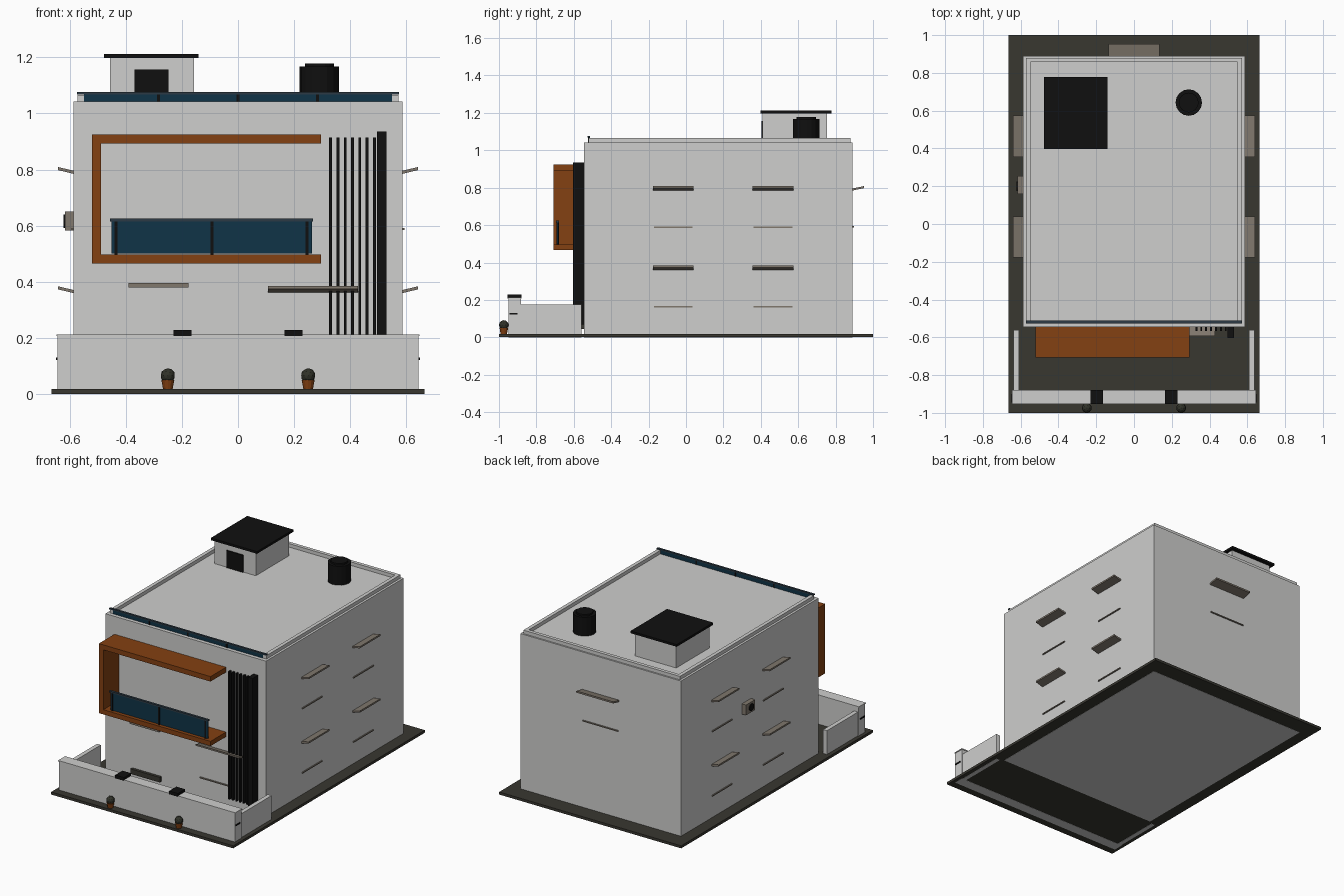
import bpy, bmesh
from mathutils import Matrix

if "Cube" in bpy.data.objects:
    bpy.data.objects.remove(bpy.data.objects["Cube"])


def material(name, r, g, b):
    m = bpy.data.materials.new(name)
    m.use_nodes = True
    m.diffuse_color = (r, g, b, 1)
    bsdf = next(n for n in m.node_tree.nodes if n.type == 'BSDF_PRINCIPLED')
    bsdf.inputs["Base Color"].default_value = (r, g, b, 1)
    return m


WALL = material("pale_plaster", 0.62, 0.62, 0.61)
ORANGE = material("burnt_orange", 0.23, 0.052, 0.006)
BLACK = material("black_metal", 0.005, 0.005, 0.005)
GROUND = material("dark_paving", 0.04, 0.038, 0.03)
GLASS = material("navy_glass", 0.005, 0.033, 0.063)
RAIL = material("slate_rail", 0.025, 0.042, 0.058)
TAUPE = material("taupe_stone", 0.22, 0.19, 0.155)
PLANT = material("dark_leaf", 0.03, 0.032, 0.022)


def finish(name, bm, mat):
    mesh = bpy.data.meshes.new(name)
    bmesh.ops.recalc_face_normals(bm, faces=bm.faces)
    bm.to_mesh(mesh)
    bm.free()
    mesh.materials.append(mat)
    obj = bpy.data.objects.new(name, mesh)
    bpy.context.collection.objects.link(obj)
    return obj


def box(name, xs, ys, zs, mat, out=None, lift=0.013):
    """Box from ranges; out=(axis, sign) raises the outer edge for awnings."""
    bm = bmesh.new()
    bmesh.ops.create_cube(bm, size=1)
    for v in bm.verts:
        high = [c > 0 for c in v.co]
        v.co = [r[h] for r, h in zip((xs, ys, zs), high)]
        if out and high[out[0]] == (out[1] > 0):
            v.co.z += lift
    return finish(name, bm, mat)


def cylinder(name, x, y, z0, z1, r0, r1, sides, mat):
    bm = bmesh.new()
    bmesh.ops.create_cone(bm, cap_ends=True, segments=sides, radius1=r0, radius2=r1,
                          depth=z1 - z0, matrix=Matrix.Translation((x, y, (z0 + z1) / 2)))
    return finish(name, bm, mat)


# Plot and main volume
W, F, B, H = 0.587, -0.546, 0.89, 1.043
box("ground_slab", (-0.665, 0.665), (-1, 1), (0.001, 0.018), GROUND)
box("house_body", (-W, W), (F, B), (0, H), WALL)

# Roof parapet, open at the front where the glass rail stands
for s, side in ((1, "left"), (-1, "right")):
    box("parapet_" + side, sorted((s * 0.548, s * 0.572)), (-0.52, 0.88), (H, 1.066), WALL)
box("parapet_back", (-0.548, 0.548), (0.857, 0.88), (H, 1.066), WALL)
box("roof_glass", (-0.548, 0.548), (-0.522, -0.514), (H, 1.07), GLASS)
box("roof_rail", (-0.573, 0.573), (-0.526, -0.512), (1.068, 1.076), RAIL)
for x in (-0.283, 0, 0.283):
    box("roof_rail_post", (x - 0.005, x + 0.005), (-0.525, -0.512), (H, 1.07), BLACK)

# Stair house and water tank
box("stair_house", (-0.457, -0.157), (0.41, 0.755), (H, 1.197), WALL)
box("stair_house_roof", (-0.477, -0.14), (0.398, 0.778), (1.197, 1.212), BLACK)
box("stair_house_door", (-0.368, -0.247), (0.403, 0.411), (H, 1.157), BLACK)
cylinder("water_tank", 0.29, 0.643, H, 1.167, 0.07, 0.07, 16, BLACK)
cylinder("water_tank_lid", 0.29, 0.643, 1.167, 1.178, 0.052, 0.052, 16, BLACK)

# Orange balcony frame
FY = (-0.708, F)
box("frame_top", (-0.521, 0.295), FY, (0.892, 0.925), ORANGE)
box("frame_bottom", (-0.521, 0.295), FY, (0.466, 0.497), ORANGE)
box("frame_side", (-0.521, -0.488), FY, (0.497, 0.892), ORANGE)

# Balcony railing
box("balcony_glass", (-0.45, 0.263), (-0.69, -0.683), (0.5, 0.616), GLASS)
box("balcony_rail", (-0.457, 0.267), (-0.695, -0.679), (0.615, 0.625), RAIL)
for x in (-0.435, -0.093, 0.246):
    box("balcony_post", (x - 0.005, x + 0.005), (-0.693, -0.68), (0.497, 0.616), BLACK)

# Vertical facade fins
for i in range(7):
    x = 0.33 + i * 0.026
    box("thin_fin", (x - 0.005, x + 0.005), (-0.567, F), (0.07, 0.914), BLACK)
box("thick_fin", (0.496, 0.529), (-0.603, F), (0.07, 0.935), BLACK)

# Window awnings and sills on both sides
for s in (1, -1):
    for y in (-0.068, 0.465):
        for z in (0.36, 0.785):
            box("side_awning", sorted((s * W, s * 0.641)), (y - 0.109, y + 0.109),
                (z, z + 0.011), TAUPE, out=(0, s))
            box("side_sill", sorted((s * W, s * 0.594)), (y - 0.104, y + 0.104),
                (z - 0.2, z - 0.193), TAUPE)

# Back window awning and sill
box("back_awning", (-0.135, 0.135), (B, 0.953), (0.785, 0.796), TAUPE, out=(1, 1))
box("back_sill", (-0.13, 0.13), (B, 0.897), (0.588, 0.595), TAUPE)

# Front awnings, sill and entrance step
box("front_awning", (0.107, 0.428), (-0.594, F), (0.362, 0.372), TAUPE, out=(1, -1))
box("front_sill", (0.107, 0.325), (-0.554, F), (0.145, 0.152), TAUPE)
box("entry_canopy", (-0.39, -0.176), (-0.575, F), (0.38, 0.396), TAUPE)
box("entry_step", (-0.39, -0.176), (-0.565, F), (0.045, 0.078), GROUND)

# Air conditioner on the right wall
box("air_unit", (-0.617, -W), (0.16, 0.255), (0.582, 0.65), TAUPE)
fan = cylinder("air_unit_fan", 0, 0, 0, 0.006, 0.024, 0.024, 16, BLACK)
fan.data.transform(Matrix.Translation((-0.616, 0.2, 0.616)) @ Matrix.Rotation(-1.5708, 4, 'Y'))

# Boundary wall
box("front_wall", (-0.643, 0.643), (-0.95, -0.883), (0, 0.207), WALL)
box("front_wall_coping", (-0.647, 0.647), (-0.953, -0.88), (0.207, 0.213), WALL)
for s in (1, -1):
    box("yard_side_wall", sorted((s * 0.61, s * 0.638)), (-0.883, -0.56), (0, 0.175), WALL)
    box("wall_end_plate", sorted((s * 0.643, s * 0.648)), (-0.945, -0.9), (0.122, 0.13), BLACK)
    box("wall_cap", (s * 0.197 - 0.032, s * 0.197 + 0.032), (-0.954, -0.879), (0.207, 0.229), BLACK)

    # Potted shrub
    cylinder("plant_pot", s * 0.25, -0.974, 0.018, 0.05, 0.017, 0.023, 12, ORANGE)
    bm = bmesh.new()
    bmesh.ops.create_icosphere(bm, subdivisions=2, radius=0.026,
                               matrix=Matrix.Translation((s * 0.25, -0.974, 0.066)))
    finish("shrub", bm, PLANT)
